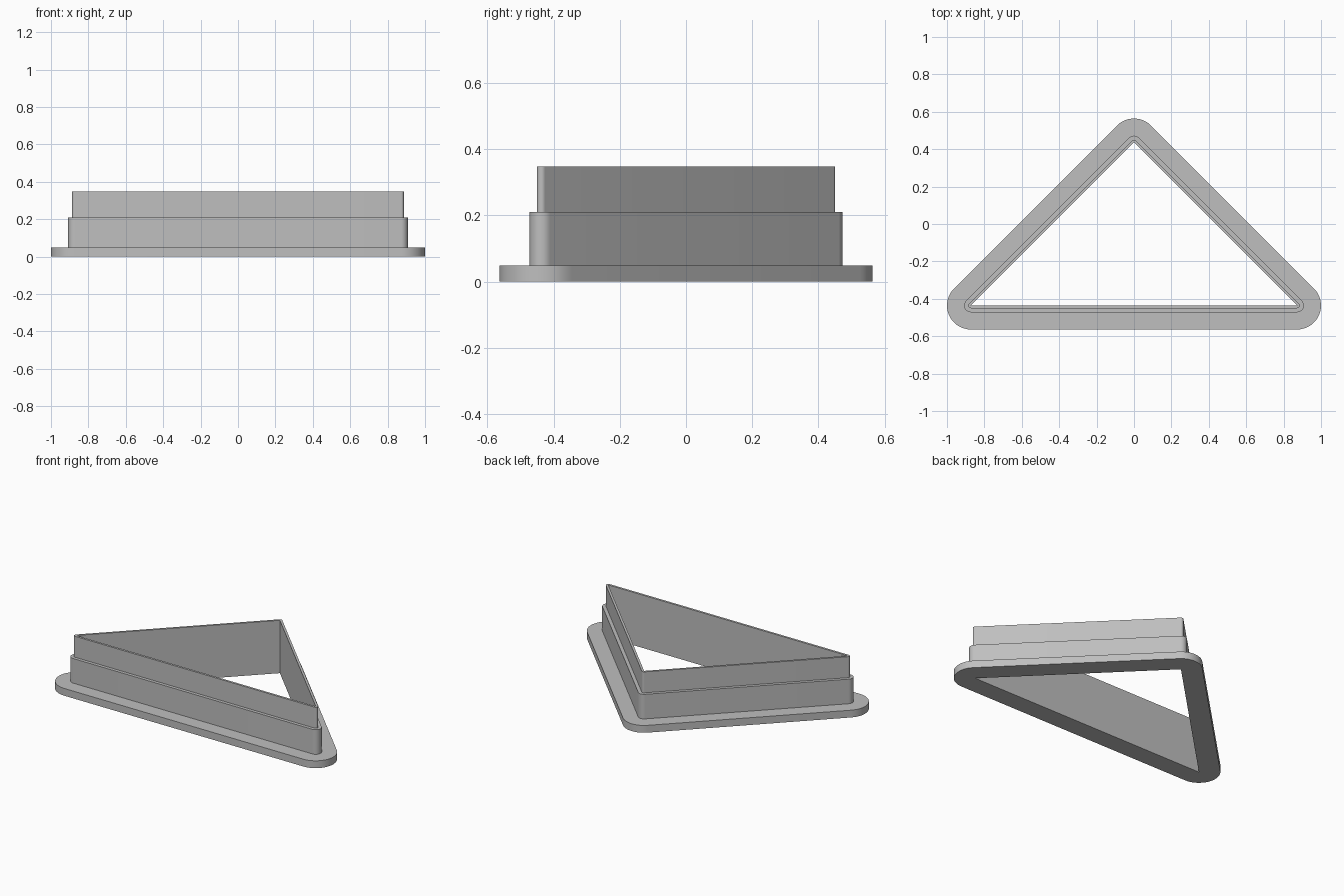
import bpy
import bmesh
from math import cos, sin, radians

cube = bpy.data.objects.get("Cube")
if cube:
    bpy.data.objects.remove(cube, do_unlink=True)

HALF = 0.872   # half width of the opening, also its height
STEPS = 16     # segments per rounded corner

# Opening corners, with the arc of directions each corner rounds through
CORNERS = [
    (-HALF, -HALF / 2, 135, 270),
    (HALF, -HALF / 2, 270, 405),
    (0, HALF / 2, 45, 135),
]

# Stepped wall section: distance outside the opening, height
SECTION = [
    (0, 0), (0.128, 0), (0.128, 0.048), (0.036, 0.048),
    (0.036, 0.21), (0.0145, 0.21), (0.0145, 0.348), (0, 0.348),
]


def outline(offset, z):
    """Triangle grown outwards by offset, with rounded corners."""
    points = []
    for x, y, start, end in CORNERS:
        for i in range(STEPS + 1):
            a = radians(start + (end - start) * i / STEPS)
            points.append((x + offset * cos(a), y + offset * sin(a), z))
    return points


# Plain grey plastic
grey = bpy.data.materials.new("grey plastic")
grey.use_nodes = True
colour = (0.52, 0.52, 0.52, 1)
grey.diffuse_color = colour
grey.node_tree.nodes["Principled BSDF"].inputs["Base Color"].default_value = colour

# Sweep the section round the triangle; the inner corners weld to sharp points
bm = bmesh.new()
rings = [[bm.verts.new(p) for p in outline(r, z)] for r, z in SECTION]
count = len(rings[0])
for k, ring in enumerate(rings):
    following = rings[(k + 1) % len(rings)]
    for i in range(count):
        j = (i + 1) % count
        bm.faces.new((ring[i], following[i], following[j], ring[j]))
bmesh.ops.remove_doubles(bm, verts=bm.verts, dist=0.0001)
bmesh.ops.recalc_face_normals(bm, faces=bm.faces)

mesh = bpy.data.meshes.new("stepped_triangle_cutter")
bm.to_mesh(mesh)
bm.free()
mesh.materials.append(grey)
body = bpy.data.objects.new("stepped_triangle_cutter", mesh)
bpy.context.collection.objects.link(body)

# Smooth corners, crisp steps
bpy.ops.object.select_all(action="DESELECT")
body.select_set(True)
bpy.context.view_layer.objects.active = body
bpy.ops.object.shade_smooth_by_angle(angle=radians(30))
